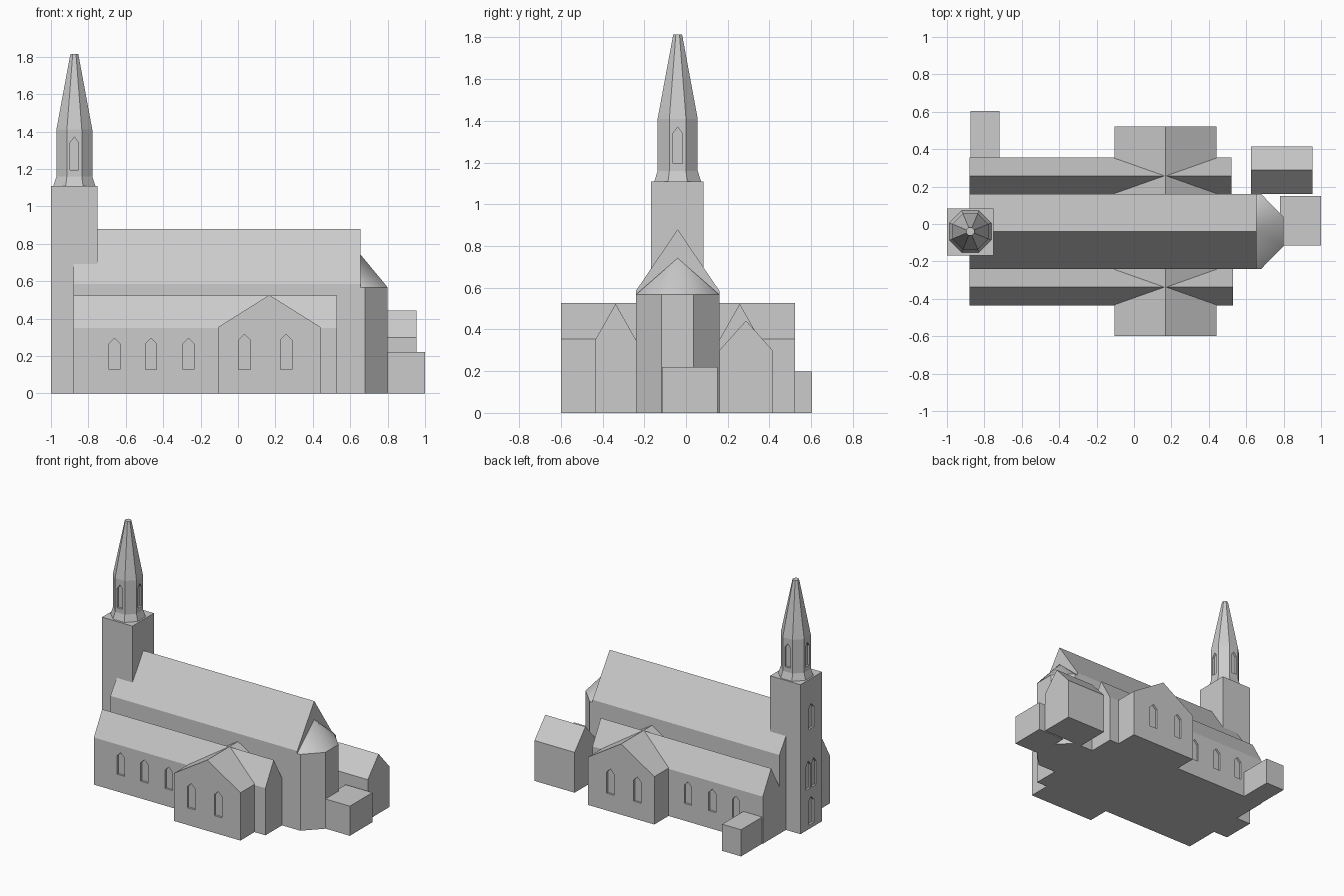
import bpy, bmesh, math

if "Cube" in bpy.data.objects:
    bpy.data.objects.remove(bpy.data.objects["Cube"])

stone = bpy.data.materials.new("pale grey stone")
stone.diffuse_color = (0.6, 0.6, 0.6, 1)
stone.use_nodes = True
stone.node_tree.nodes["Principled BSDF"].inputs["Base Color"].default_value = stone.diffuse_color


def finish(name, bm):
    bmesh.ops.recalc_face_normals(bm, faces=bm.faces)
    me = bpy.data.meshes.new(name)
    bm.to_mesh(me)
    bm.free()
    me.materials.append(stone)
    ob = bpy.data.objects.new(name, me)
    bpy.context.collection.objects.link(ob)
    return ob


def add_prism(bm, profile, axis, a, b):
    """Extrude a 2D profile along an axis from a to b."""
    place = {'x': lambda p, t: (t, p[0], p[1]),
             'y': lambda p, t: (p[0], t, p[1]),
             'z': lambda p, t: (p[0], p[1], t)}[axis]
    lo = [bm.verts.new(place(p, a)) for p in profile]
    hi = [bm.verts.new(place(p, b)) for p in profile]
    bm.faces.new(lo)
    bm.faces.new(hi)
    n = len(profile)
    for i in range(n):
        j = (i + 1) % n
        bm.faces.new((lo[i], lo[j], hi[j], hi[i]))


def prism(name, profile, axis, a, b):
    bm = bmesh.new()
    add_prism(bm, profile, axis, a, b)
    return finish(name, bm)


def box(name, x0, x1, y0, y1, h):
    return prism(name, [(x0, y0), (x1, y0), (x1, y1), (x0, y1)], 'z', 0, h)


def gable(name, axis, lo, hi, a, b, eave, ridge):
    prof = [(lo, 0), (hi, 0), (hi, eave), ((lo + hi) / 2, ridge), (lo, eave)]
    return prism(name, prof, axis, a, b)


def cut_windows(ob, windows):
    """windows: (axis, wall position, centre, width, bottom, shoulder, apex)"""
    bm = bmesh.new()
    for axis, wall, c, w, z0, zs, z1 in windows:
        prof = [(c - w / 2, z0), (c + w / 2, z0), (c + w / 2, zs),
                (c, z1), (c - w / 2, zs)]
        add_prism(bm, prof, axis, wall - DEPTH, wall + DEPTH)
    cutter = finish(ob.name + "_window_cutter", bm)
    cutter.hide_render = True
    cutter.hide_set(True)
    mod = ob.modifiers.new("windows", 'BOOLEAN')
    mod.operation = 'DIFFERENCE'
    mod.solver = 'EXACT'
    mod.object = cutter


DEPTH = 0.015
CY = -0.04  # centre line of nave and tower

# Nave
gable("nave", 'x', -0.24, 0.16, -0.88, 0.655, 0.585, 0.88)

# Side aisles and transepts with pointed windows
for side, y0, y1, x1, ty0, ty1, aw, tw in (
        ("front", -0.435, -0.24, 0.53, -0.60, -0.24, -0.435, -0.60),
        ("back", 0.16, 0.355, 0.52, 0.16, 0.522, 0.355, 0.522)):
    aisle = gable(side + "_aisle", 'x', y0, y1, -0.88, x1, 0.35, 0.523)
    cut_windows(aisle, [('y', aw, x, 0.06, 0.128, 0.265, 0.295)
                        for x in (-0.66, -0.465, -0.265)])
    trans = gable(side + "_transept", 'y', -0.105, 0.44, ty0, ty1, 0.355, 0.526)
    cut_windows(trans, [('y', tw, x, 0.062, 0.128, 0.285, 0.315)
                        for x in (0.035, 0.257)])

# Tower with west door and windows
tower = box("tower", -1.0, -0.75, -0.168, 0.084, 1.11)
cut_windows(tower, [('x', -1.0, CY, 0.066, 0.03, 0.20, 0.235),
                    ('x', -1.0, CY - 0.032, 0.054, 0.30, 0.475, 0.51),
                    ('x', -1.0, CY + 0.032, 0.054, 0.30, 0.475, 0.51),
                    ('x', -1.0, CY, 0.066, 0.74, 0.89, 0.925)])

# Octagonal belfry and spire
SX = -0.875
bm = bmesh.new()
rings = []
for r, z in ((0.112, 1.11), (0.096, 1.16), (0.096, 1.41), (0.021, 1.815)):
    R = r / math.cos(math.pi / 8)
    rings.append([bm.verts.new((SX + R * math.cos(math.pi * (2 * i + 1) / 8),
                                CY + R * math.sin(math.pi * (2 * i + 1) / 8), z))
                  for i in range(8)])
for lo, hi in zip(rings, rings[1:]):
    for i in range(8):
        j = (i + 1) % 8
        bm.faces.new((lo[i], lo[j], hi[j], hi[i]))
bm.faces.new(rings[0])
bm.faces.new(rings[-1])
spire = finish("spire", bm)
cut_windows(spire, [(ax, wall, c, 0.045, 1.195, 1.34, 1.37)
                    for ax, mid, c in (('x', SX, CY), ('y', CY, SX))
                    for wall in (mid - 0.096, mid + 0.096)])

# Apse: faceted wall with a smooth half-cone roof
plan = [(0.64, -0.24), (0.68, -0.24), (0.80, -0.117), (0.80, 0.037),
        (0.68, 0.16), (0.64, 0.16)]
prism("apse_wall", plan, 'z', 0, 0.567)
bm = bmesh.new()
base = [bm.verts.new((max(x, 0.655), y, 0.567)) for x, y in plan]
apex = bm.verts.new((0.655, CY, 0.742))
bm.faces.new(base)
for i in range(6):
    bm.faces.new((base[i], base[(i + 1) % 6], apex))
roof = finish("apse_roof", bm)
bpy.context.view_layer.objects.active = roof
roof.select_set(True)
bpy.ops.object.shade_smooth_by_angle(angle=math.radians(45))

# Outbuildings
box("east_annex", 0.78, 1.0, -0.115, 0.15, 0.22)
gable("vestry", 'x', 0.16, 0.415, 0.625, 0.955, 0.30, 0.442)
box("north_porch", -0.875, -0.72, 0.35, 0.603, 0.198)
